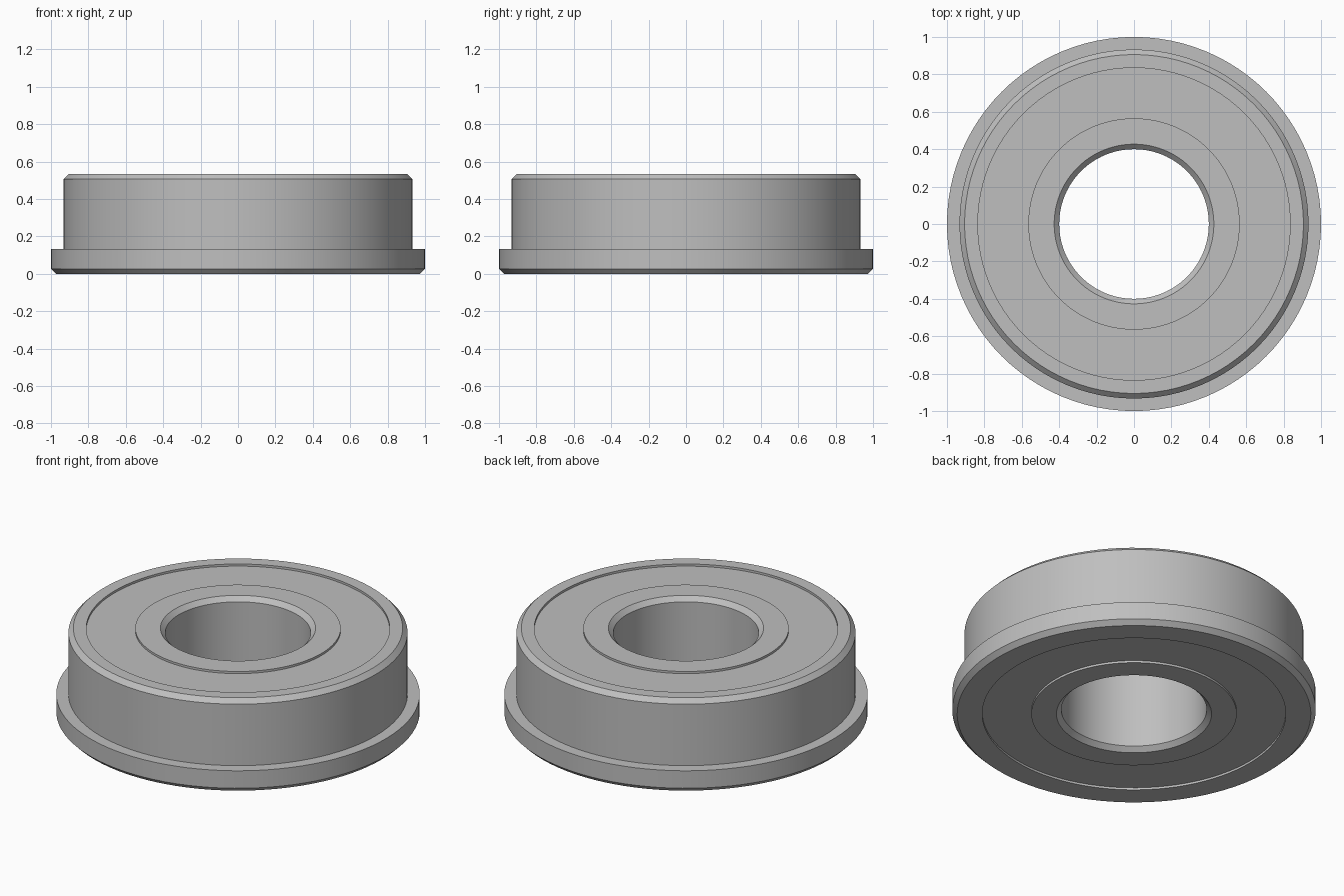
import bpy
import bmesh
import math

cube = bpy.data.objects.get("Cube")
if cube:
    bpy.data.objects.remove(cube, do_unlink=True)

steel = bpy.data.materials.new("brushed steel")
steel.use_nodes = True
GREY = (0.52, 0.52, 0.52, 1)
steel.diffuse_color = GREY
steel.node_tree.nodes["Principled BSDF"].inputs["Base Color"].default_value = GREY

HEIGHT = 0.533
BORE, INNER_EDGE, OUTER_EDGE = 0.4, 0.565, 0.835
BODY, FLANGE, FLANGE_TOP = 0.933, 1.0, 0.133
CHAMFER, RECESS = 0.027, 0.013
SEGMENTS = 96


def lathe(name, profile):
    """Spin a closed (radius, height) section around z."""
    bm = bmesh.new()
    rings = []
    for i in range(SEGMENTS):
        a = math.tau * i / SEGMENTS
        rings.append([bm.verts.new((r * math.cos(a), r * math.sin(a), z))
                      for r, z in profile])
    n = len(profile)
    for i in range(SEGMENTS):
        here, there = rings[i], rings[(i + 1) % SEGMENTS]
        for j in range(n):
            k = (j + 1) % n
            bm.faces.new((here[j], there[j], there[k], here[k]))
    bmesh.ops.recalc_face_normals(bm, faces=bm.faces)
    mesh = bpy.data.meshes.new(name)
    bm.to_mesh(mesh)
    bm.free()
    mesh.materials.append(steel)
    obj = bpy.data.objects.new(name, mesh)
    bpy.context.collection.objects.link(obj)
    bpy.ops.object.select_all(action="DESELECT")
    obj.select_set(True)
    bpy.context.view_layer.objects.active = obj
    bpy.ops.object.shade_smooth_by_angle(angle=math.radians(30))
    return obj


# Inner ring with chamfered bore
lathe("inner_ring", [
    (BORE + CHAMFER, 0), (INNER_EDGE, 0),
    (INNER_EDGE, HEIGHT), (BORE + CHAMFER, HEIGHT),
    (BORE, HEIGHT - CHAMFER), (BORE, CHAMFER)])

# Outer ring with flange at the bottom
lathe("outer_ring", [
    (OUTER_EDGE, 0), (FLANGE - CHAMFER, 0), (FLANGE, CHAMFER),
    (FLANGE, FLANGE_TOP), (BODY, FLANGE_TOP),
    (BODY, HEIGHT - CHAMFER), (BODY - CHAMFER, HEIGHT),
    (OUTER_EDGE, HEIGHT)])

# Slightly recessed shield filling the gap between the rings
lathe("shield", [
    (INNER_EDGE, RECESS), (OUTER_EDGE, RECESS),
    (OUTER_EDGE, HEIGHT - RECESS), (INNER_EDGE, HEIGHT - RECESS)])
